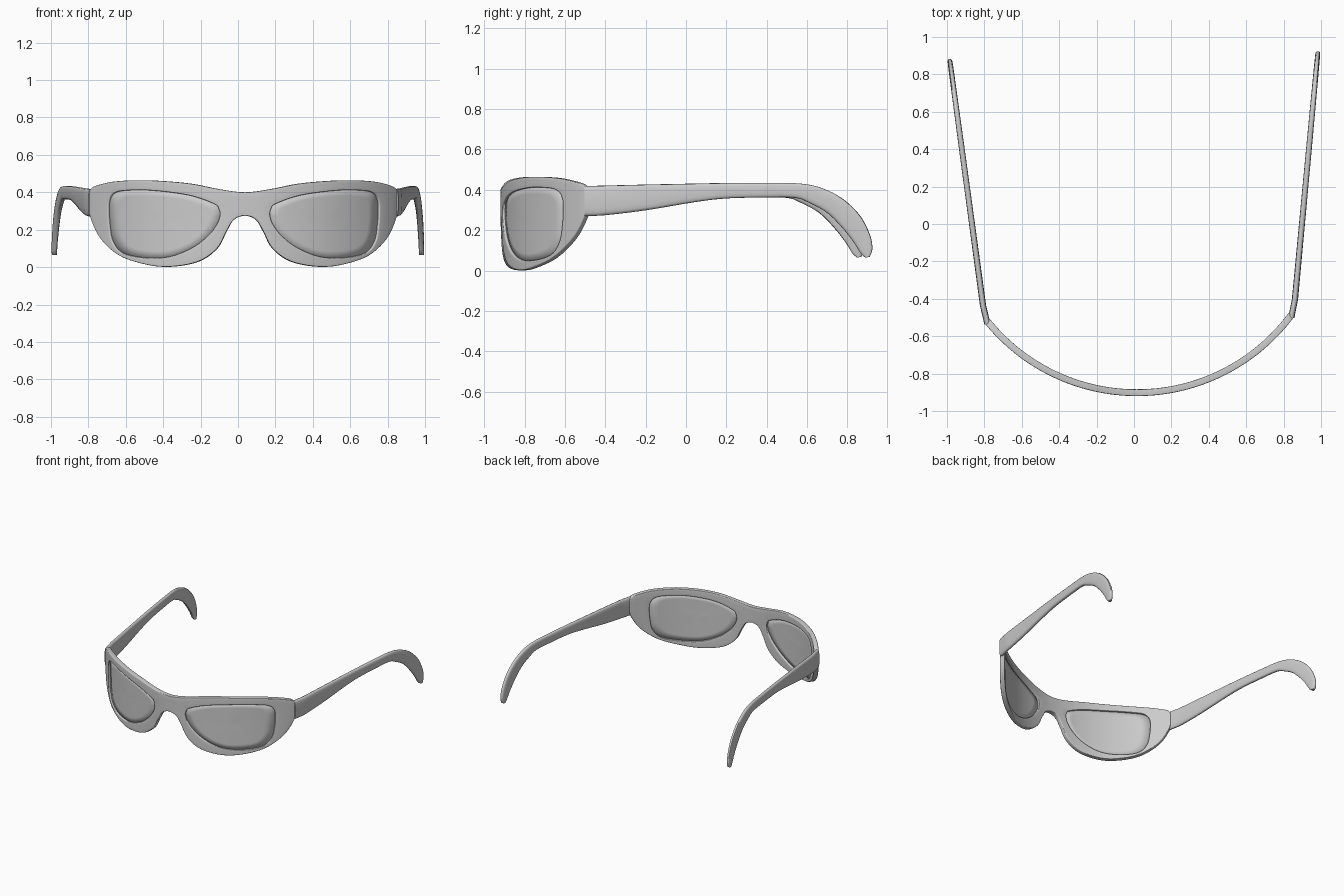
import bpy
import bmesh
from math import cos, sin, pi, sqrt, copysign, radians
from mathutils import Vector

if "Cube" in bpy.data.objects:
    bpy.data.objects.remove(bpy.data.objects["Cube"])

STEPS = 5            # samples per spline span
RADIUS = 1.046       # wrap radius of the front
FRONT_Y = -0.92
THICK = 0.036


def vectors(points):
    return [Vector(p) for p in points]


def mirrored(p):
    return Vector((-p.x, p.y))


def spline(points, before, after):
    """Smooth curve through the points, without the last one."""
    q = [before] + points + [after]
    out = []
    for a, b, c, d in zip(q, q[1:], q[2:], q[3:]):
        for j in range(STEPS):
            t = j / STEPS
            out.append(0.5 * (2 * b + (c - a) * t + (2 * a - 5 * b + 4 * c - d) * t * t
                              + (3 * b - a - 3 * c + d) * t ** 3))
    return out


def wrap(p, depth=0.0):
    """Bend a flat front point round the face, keeping the rays radial."""
    x = p.x * (RADIUS - depth) / RADIUS
    return Vector((x, FRONT_Y + RADIUS - sqrt((RADIUS - depth) ** 2 - x * x), p.y))


def add_object(name, bm):
    bmesh.ops.remove_doubles(bm, verts=bm.verts[:], dist=0.0001)
    mesh = bpy.data.meshes.new(name)
    bm.to_mesh(mesh)
    bm.free()
    obj = bpy.data.objects.new(name, mesh)
    bpy.context.collection.objects.link(obj)
    # The whole pair sits slightly turned on its base
    obj.location.x = 0.018
    obj.rotation_euler.z = 0.021
    bpy.ops.object.select_all(action='DESELECT')
    obj.select_set(True)
    bpy.context.view_layer.objects.active = obj
    bpy.ops.object.shade_smooth_by_angle(angle=radians(50))
    return obj


def ring_mesh(outer, inner, levels, depth=0.0, side=1):
    """Wrapped sheet of quads between two matching closed loops."""
    bm = bmesh.new()
    rows = []
    for t in levels:
        row = [wrap(a.lerp(b, t), depth) for a, b in zip(outer, inner)]
        rows.append([bm.verts.new((side * v.x, v.y, v.z)) for v in row])
    for r0, r1 in zip(rows, rows[1:]):
        for i in range(len(r0)):
            j = (i + 1) % len(r0)
            bm.faces.new((r0[i], r1[i], r1[j], r0[j]))
    if side < 0:
        bmesh.ops.reverse_faces(bm, faces=bm.faces[:])
    return bm


def solidify(obj, thickness):
    mod = obj.modifiers.new("Thickness", 'SOLIDIFY')
    mod.thickness = thickness
    mod.offset = -1


# Half outline of the front and the matching lens opening
rim = vectors([(0, .4), (.14, .417), (.3, .447), (.5, .463), (.66, .461), (.76, .445),
               (.822, .415), (.828, .345), (.822, .27), (.77, .155), (.67, .062),
               (.53, .014), (.4, .002), (.25, .03), (.15, .1), (.1, .19), (.06, .253),
               (0, .275)])
opening = vectors([(.14, .31), (.165, .338), (.3, .384), (.5, .41), (.63, .41), (.695, .397),
                   (.722, .36), (.727, .3), (.722, .22), (.707, .14), (.655, .076),
                   (.53, .05), (.4, .057), (.28, .105), (.195, .17), (.15, .23), (.137, .265),
                   (.134, .285)])
outer = spline(rim, mirrored(rim[1]), mirrored(rim[-2]))
outer += [rim[-1].lerp(rim[0], j / STEPS) for j in range(STEPS)]
inner = spline(opening + opening[:1], opening[-1], opening[1])

# Front frame: mirrored, thickened and rounded
frame = add_object("front_frame", ring_mesh(outer, inner, (0, .35, .65, 1)))
mirror = frame.modifiers.new("Mirror", 'MIRROR')
mirror.merge_threshold = 0.001
solidify(frame, THICK)
bevel = frame.modifiers.new("Rounded rims", 'BEVEL')
bevel.width = 0.014
bevel.segments = 4
bevel.limit_method = 'ANGLE'
bevel.angle_limit = radians(60)

# Arm side profile: upper and lower edges as (y, z)
arm_top = vectors([(-.52, .418), (-.42, .42), (-.22, .425), (.02, .43), (.18, .433),
                   (.38, .434), (.53, .432), (.64, .413), (.75, .36), (.84, .275),
                   (.89, .18), (.903, .11), (.89, .068)])
arm_bottom = vectors([(-.52, .27), (-.42, .274), (-.22, .298), (.02, .338), (.18, .357),
                      (.38, .362), (.52, .36), (.59, .335), (.68, .285), (.755, .21),
                      (.81, .14), (.845, .085), (.868, .064)])


def edge_curve(points):
    return spline(points, points[0], points[-1]) + points[-1:]


def rounded(v, power):
    return copysign(abs(v) ** power, v)


def arm_mesh(side, sides=16):
    bm = bmesh.new()
    rings = []
    tops, bottoms = edge_curve(arm_top), edge_curve(arm_bottom)
    for n, (a, b) in enumerate(zip(tops, bottoms)):
        half = 0.017 - 0.004 * n / len(tops)
        ring = []
        for k in range(sides):
            angle = 2 * pi * k / sides
            p = a.lerp(b, 0.5 - 0.5 * rounded(cos(angle), 0.7))
            x = 0.834 + (p.x + 0.42) * (0.114 if p.x > -0.42 else 0.22)
            ring.append(bm.verts.new((side * (x + half * rounded(sin(angle), 0.6)), p.x, p.y)))
        rings.append(ring)
    for r0, r1 in zip(rings, rings[1:]):
        for i in range(sides):
            j = (i + 1) % sides
            bm.faces.new((r0[i], r0[j], r1[j], r1[i]))
    bm.faces.new(rings[0])
    bm.faces.new(rings[-1])
    bmesh.ops.recalc_face_normals(bm, faces=bm.faces[:])
    return bm


# Lenses and arms, one of each per side
lens_edge = [a.lerp(b, 0.93) for a, b in zip(outer, inner)]
lens_centre = [Vector((.44, .24))] * len(lens_edge)
for label, side in (("left", 1), ("right", -1)):
    lens = add_object(label + "_lens",
                      ring_mesh(lens_edge, lens_centre, (0, .2, .4, .6, .8, 1), 0.012, side))
    solidify(lens, 0.01)
    add_object(label + "_arm", arm_mesh(side))
